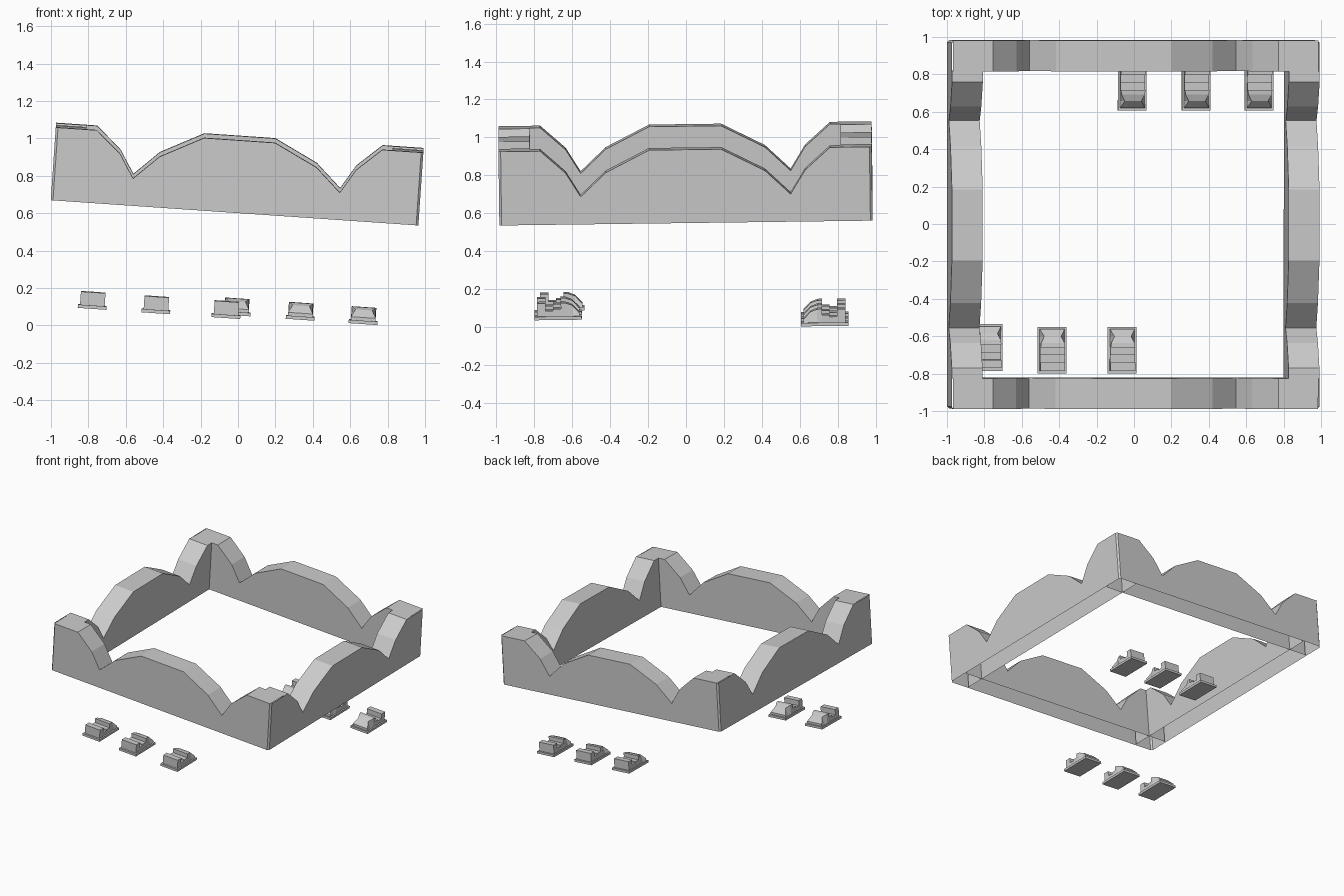
import bpy
import bmesh
from math import radians
from mathutils import Matrix

cube = bpy.data.objects.get("Cube")
if cube:
    bpy.data.objects.remove(cube, do_unlink=True)

GREY = (0.6, 0.6, 0.6, 1.0)
mat = bpy.data.materials.new("plain grey")
mat.use_nodes = True
mat.diffuse_color = GREY
mat.node_tree.nodes["Principled BSDF"].inputs["Base Color"].default_value = GREY

TILT = Matrix.Rotation(radians(3.93), 4, 'Y') @ Matrix.Rotation(radians(0.75), 4, 'X')
HALF, THICK, CUT = 0.985, 0.165, 0.012
INNER = HALF - THICK


def make_object(name, bm, matrix):
    bmesh.ops.remove_doubles(bm, verts=bm.verts, dist=0.0001)
    bmesh.ops.recalc_face_normals(bm, faces=bm.faces)
    mesh = bpy.data.meshes.new(name)
    bm.to_mesh(mesh)
    bm.free()
    mesh.materials.append(mat)
    obj = bpy.data.objects.new(name, mesh)
    obj.matrix_world = matrix
    bpy.context.collection.objects.link(obj)
    return obj


def face(bm, points):
    return bm.faces.new([bm.verts.new(p) for p in points])


# Skyline shared by all four walls: corner shelf, valley, central hill
half_line = [(0.765, 0.39), (0.632, 0.272), (0.554, 0.146), (0.42, 0.272), (0.19, 0.388)]
skyline = [(-u, h) for u, h in half_line] + half_line[::-1]


def wall(name, turn, end):
    """Hollow wall, open underneath; end is where its top strip stops."""
    bm = bmesh.new()
    for y, reach in ((-HALF, HALF - CUT), (-INNER, HALF - CUT)):
        line = [(-reach, 0.39)] + skyline + [(reach, 0.39)]
        face(bm, [(u, y, h) for u, h in line] + [(reach, y, 0), (-reach, y, 0)])
    top = [(-end, 0.39)] + skyline + [(end, 0.39)]
    for (u0, h0), (u1, h1) in zip(top, top[1:]):
        face(bm, [(u0, -HALF, h0), (u1, -HALF, h1), (u1, -INNER, h1), (u0, -INNER, h0)])
    # Narrow chamfer down the outer corner
    a = HALF - CUT
    face(bm, [(a, -HALF, 0), (HALF, -a, 0), (HALF, -a, 0.39), (a, -HALF, 0.39)])
    place = Matrix.Translation((-0.0175, 0, 0.615)) @ TILT
    make_object(name, bm, place @ Matrix.Rotation(radians(turn), 4, 'Z'))


wall("front_wall", 0, HALF - CUT / 2)
wall("left_wall", 90, INNER)
wall("back_wall", 180, HALF - CUT / 2)
wall("right_wall", 270, INNER)

# Clip side outline: position, height, half width of the upper edge
clip_line = [(0.015, 0.088, 0.066), (0.06, 0.088, 0.066), (0.06, 0.048, 0.066),
             (0.1, 0.048, 0.066), (0.1, 0.058, 0.066), (0.14, 0.058, 0.066),
             (0.14, 0.09, 0.066), (0.165, 0.088, 0.062), (0.2, 0.075, 0.045),
             (0.238, 0.035, 0.066)]
BASE, LENGTH, WIDTH = 0.018, 0.25, 0.066


def clip(name, x, y, direction):
    bm = bmesh.new()
    # Base plate
    bmesh.ops.create_cube(bm, size=1, matrix=Matrix.Translation((0, 0, BASE / 2))
                          @ Matrix.Diagonal((0.154, LENGTH, BASE, 1)))
    # Tab, slot and ramped hump
    for (v0, z0, w0), (v1, z1, w1) in zip(clip_line, clip_line[1:]):
        a, b = v0 - LENGTH / 2, v1 - LENGTH / 2
        face(bm, [(-w0, a, z0), (w0, a, z0), (w1, b, z1), (-w1, b, z1)])
        if v1 > v0:
            for s in (-1, 1):
                face(bm, [(s * WIDTH, a, BASE), (s * WIDTH, b, BASE),
                          (s * w1, b, z1), (s * w0, a, z0)])
    for v, z, w in (clip_line[0], clip_line[-1]):
        y0 = v - LENGTH / 2
        face(bm, [(-WIDTH, y0, BASE), (WIDTH, y0, BASE), (w, y0, z), (-w, y0, z)])
    z = 0.0455 + 0.013 * y - 0.0687 * x
    spin = Matrix.Rotation(radians(0 if direction > 0 else 180), 4, 'Z')
    make_object(name, bm, Matrix.Translation((x, y, z)) @ TILT @ spin)


for i, (x, y) in enumerate([(-0.78, -0.66), (-0.44, -0.675), (-0.065, -0.675)]):
    clip(f"front_clip_{i + 1}", x, y, 1)
for i, x in enumerate([-0.01, 0.332, 0.668]):
    clip(f"back_clip_{i + 1}", x, 0.733, -1)
